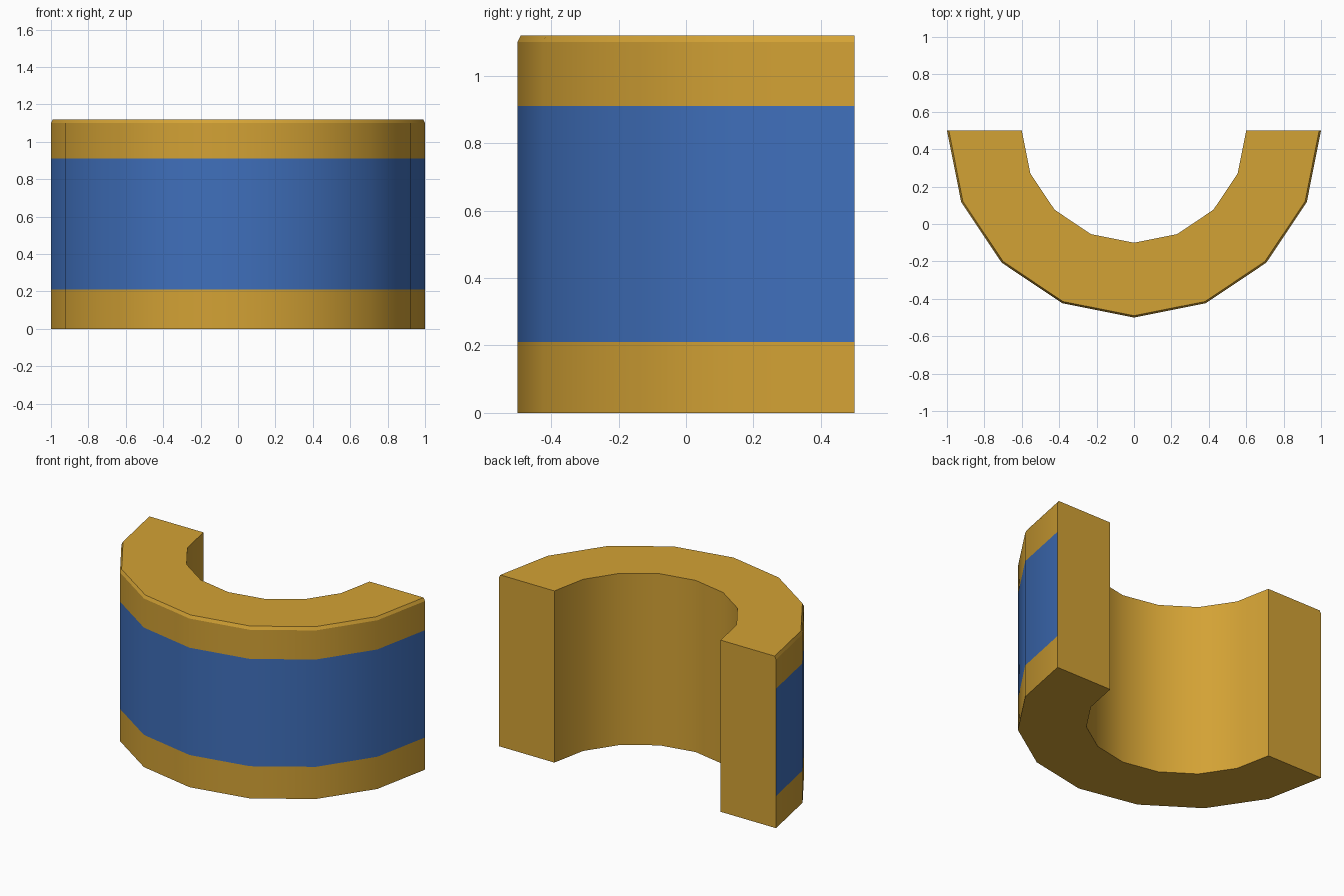
import bpy, bmesh, math

if "Cube" in bpy.data.objects:
    bpy.data.objects.remove(bpy.data.objects["Cube"])

SEGMENTS = 8
CENTRE_Y = 0.5


def material(name, color):
    mat = bpy.data.materials.new(name)
    mat.diffuse_color = color
    mat.use_nodes = True
    mat.node_tree.nodes["Principled BSDF"].inputs["Base Color"].default_value = mat.diffuse_color
    return mat


gold = material("gold", (0.65, 0.36, 0.035, 1))
blue = material("blue", (0.05, 0.16, 0.50, 1))

# Cross-section (radius, z): bore, then up the outer wall to the chamfered rim
profile = [(0.6, 0), (1, 0), (1, 0.21), (1, 0.91), (1, 1.10), (0.99, 1.12), (0.6, 1.12)]
BAND = 2  # profile edge that carries the blue stripe

# Half ring swept round the centre of the back face
bm = bmesh.new()
rings = []
for i in range(SEGMENTS + 1):
    a = math.pi + math.pi * i / SEGMENTS
    rings.append([bm.verts.new((r * math.cos(a), CENTRE_Y + r * math.sin(a), z))
                  for r, z in profile])

n = len(profile)
for a, b in zip(rings, rings[1:]):
    for j in range(n):
        k = (j + 1) % n
        face = bm.faces.new((a[j], b[j], b[k], a[k]))
        face.material_index = 1 if j == BAND else 0

# Flat end faces
bm.faces.new(rings[0])
bm.faces.new(rings[-1])
bmesh.ops.recalc_face_normals(bm, faces=bm.faces[:])

mesh = bpy.data.meshes.new("half_ring")
bm.to_mesh(mesh)
bm.free()
mesh.materials.append(gold)
mesh.materials.append(blue)
ring = bpy.data.objects.new("half_ring", mesh)
bpy.context.collection.objects.link(ring)

# Smooth curved walls, sharp rim and chamfer
bpy.context.view_layer.objects.active = ring
ring.select_set(True)
bpy.ops.object.shade_smooth_by_angle(angle=math.radians(24))
